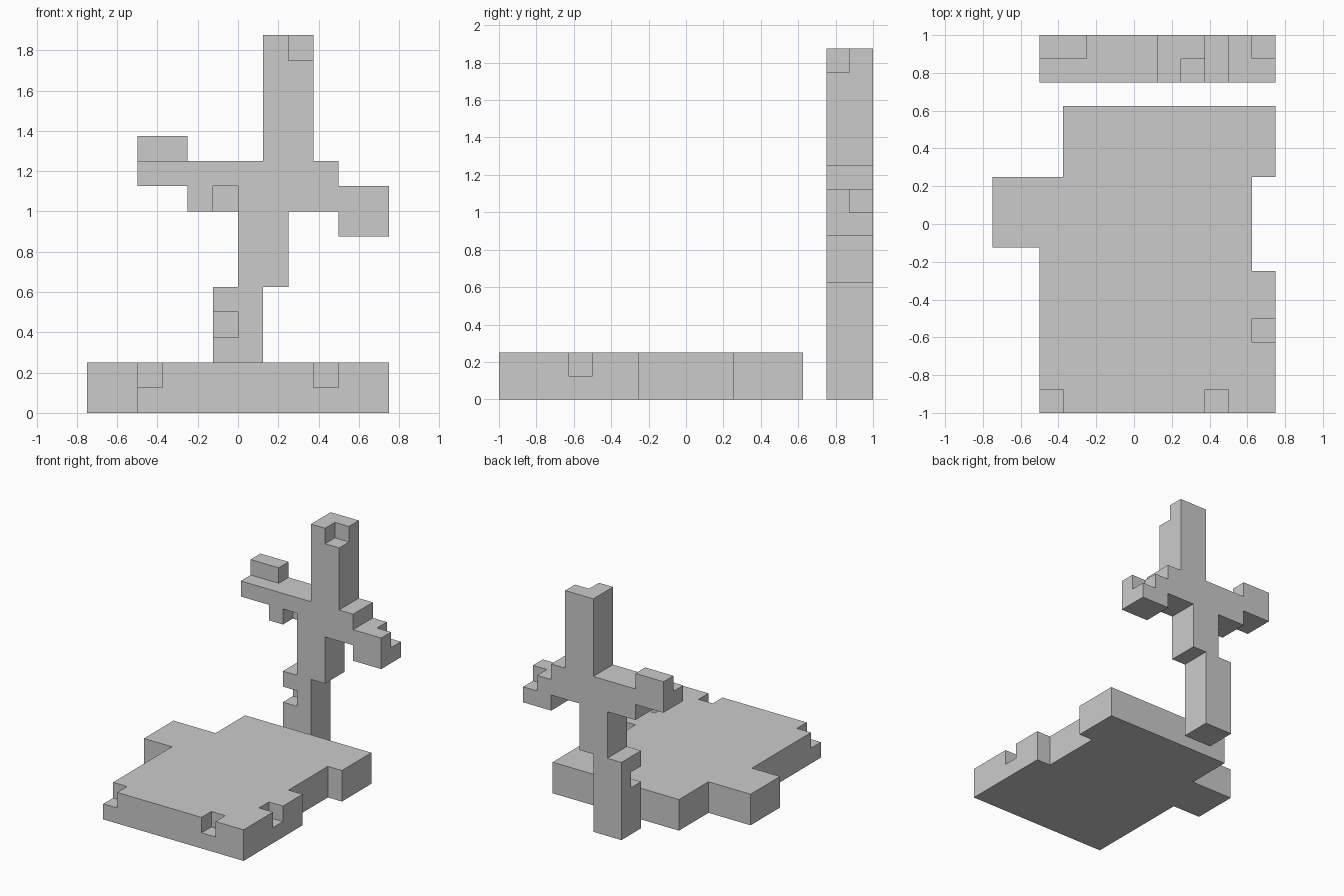
import bpy, bmesh
from mathutils import Vector

if "Cube" in bpy.data.objects:
    bpy.data.objects.remove(bpy.data.objects["Cube"])

U = 0.125  # block unit: all coordinates below are in eighths


def make_object(name, bm):
    bmesh.ops.recalc_face_normals(bm, faces=bm.faces)
    mesh = bpy.data.meshes.new(name)
    bm.to_mesh(mesh)
    bm.free()
    obj = bpy.data.objects.new(name, mesh)
    bpy.context.collection.objects.link(obj)
    return obj


def extrude_profile(name, points, direction):
    bm = bmesh.new()
    face = bm.faces.new([bm.verts.new(Vector(p) * U) for p in points])
    moved = bmesh.ops.extrude_face_region(bm, geom=[face], use_keep_orig=True)
    verts = [g for g in moved["geom"] if isinstance(g, bmesh.types.BMVert)]
    bmesh.ops.translate(bm, verts=verts, vec=Vector(direction) * U)
    return make_object(name, bm)


def notch(target, name, lo, hi):
    # Box cutter spanning lo..hi, subtracted from the target
    lo, hi = Vector(lo) * U, Vector(hi) * U
    bm = bmesh.new()
    bmesh.ops.create_cube(bm, size=1)
    bmesh.ops.scale(bm, verts=bm.verts, vec=hi - lo)
    bmesh.ops.translate(bm, verts=bm.verts, vec=(lo + hi) / 2)
    cutter = make_object(name + "_cutter", bm)
    cutter.hide_render = True
    cutter.hide_set(True)
    mod = target.modifiers.new(name, "BOOLEAN")
    mod.operation = "DIFFERENCE"
    mod.solver = "EXACT"
    mod.object = cutter


# Ground slab
slab_outline = [(-4, -8), (6, -8), (6, -2), (5, -2), (5, 2), (6, 2),
                (6, 5), (-3, 5), (-3, 2), (-6, 2), (-6, -1), (-4, -1)]
slab = extrude_profile("ground_slab", [(x, y, 0) for x, y in slab_outline], (0, 0, 2))

# Chips along the slab's top edge
notch(slab, "front_left_chip", (-4.5, -8.5, 1), (-3, -7, 2.5))
notch(slab, "front_right_chip", (3, -8.5, 1), (4, -7, 2.5))
notch(slab, "right_chip", (5, -5, 1), (6.5, -4, 2.5))

# Standing cross: stem, crooked arms and head in one profile
cross_outline = [(-1, 0), (1, 0), (1, 5), (2, 5), (2, 8), (4, 8), (4, 7), (6, 7),
                 (6, 9), (4, 9), (4, 10), (3, 10), (3, 15), (1, 15), (1, 10),
                 (-2, 10), (-2, 11), (-4, 11), (-4, 9), (-2, 9), (-2, 8),
                 (0, 8), (0, 5), (-1, 5)]
cross = extrude_profile("standing_cross", [(x, 6, z) for x, z in cross_outline], (0, 2, 0))

# Chips in the cross
notch(cross, "head_chip", (2, 5.5, 14), (3.5, 7, 15.5))
notch(cross, "left_arm_ledge", (-4.5, 5.5, 10), (-1.5, 7, 11.5))
notch(cross, "under_arm_chip", (-1, 5.5, 7.5), (0, 7, 9))
notch(cross, "right_arm_chip", (5, 7, 8), (6.5, 8.5, 9.5))
notch(cross, "stem_chip", (-1.5, 5.5, 3), (0, 7, 4))
